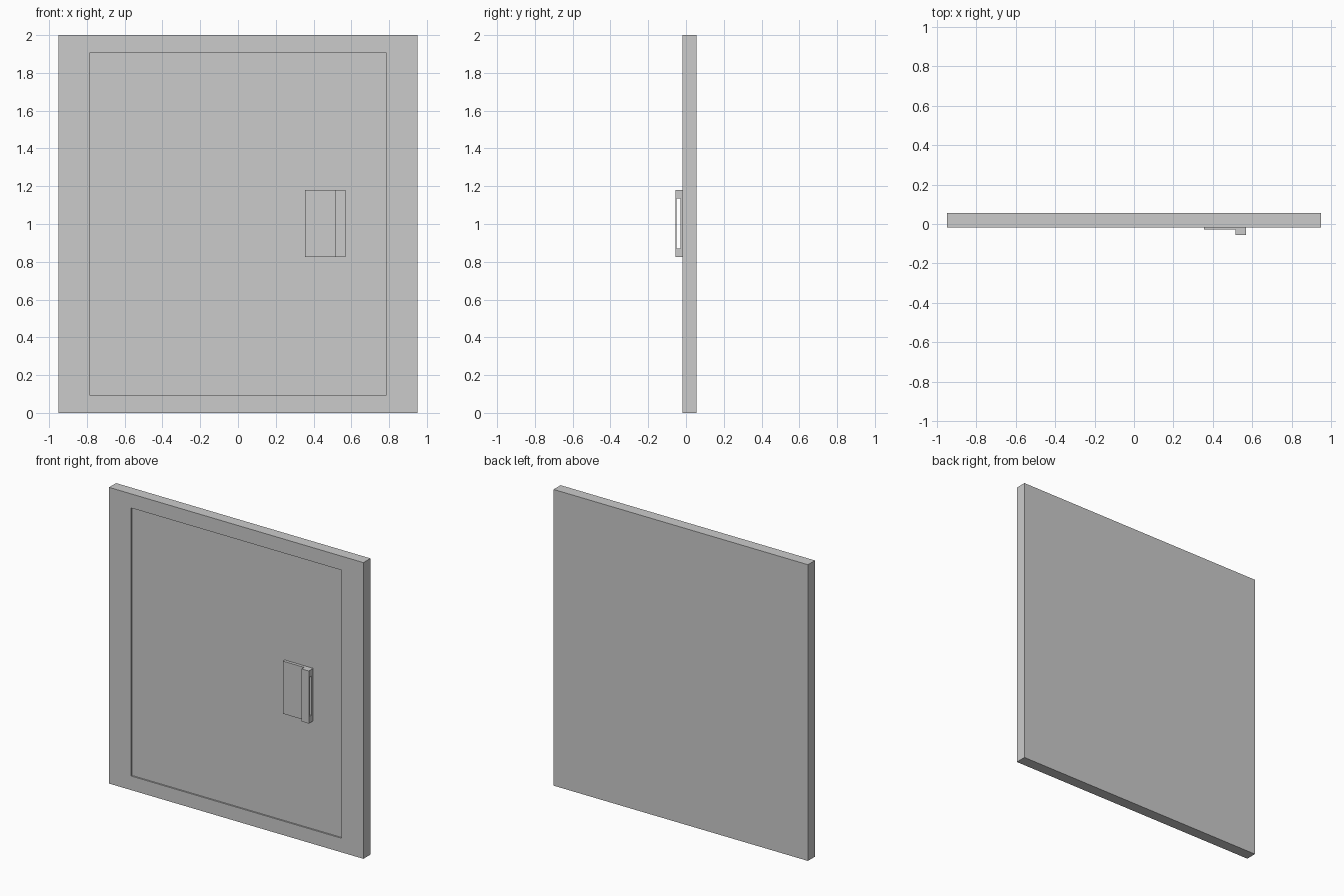
import bpy, bmesh

if "Cube" in bpy.data.objects:
    bpy.data.objects.remove(bpy.data.objects["Cube"])

def finish(name, bm):
    bmesh.ops.recalc_face_normals(bm, faces=bm.faces[:])
    me = bpy.data.meshes.new(name)
    bm.to_mesh(me)
    bm.free()
    ob = bpy.data.objects.new(name, me)
    bpy.context.collection.objects.link(ob)
    return ob

def box(name, x0, x1, y0, y1, z0, z1):
    bm = bmesh.new()
    bmesh.ops.create_cube(bm, size=1)
    for v in bm.verts:
        v.co.x = x1 if v.co.x > 0 else x0
        v.co.y = y1 if v.co.y > 0 else y0
        v.co.z = z1 if v.co.z > 0 else z0
    return finish(name, bm)

BACK, FRONT, PANEL = 0.056, -0.019, -0.009

# Door slab: nested rectangles from the back, round the rim, into the recessed panel
bm = bmesh.new()
loops = []
for hx, hz, y in [(0.95, 1.0, BACK), (0.95, 1.0, FRONT),
                  (0.785, 0.905, FRONT), (0.785, 0.905, PANEL)]:
    loops.append([bm.verts.new((sx * hx, y, 1 + sz * hz))
                  for sx, sz in [(-1, -1), (1, -1), (1, 1), (-1, 1)]])
for a, b in zip(loops, loops[1:]):
    for i in range(4):
        j = (i + 1) % 4
        bm.faces.new((a[i], a[j], b[j], b[i]))
bm.faces.new(loops[0])
bm.faces.new(loops[-1])
finish("door_slab", bm)

# Flat plate behind the handle
box("handle_plate", 0.355, 0.568, -0.029, PANEL, 0.825, 1.18)

# Pull grip: C-shaped profile in y-z, extruded along x
profile = [(-0.029, 0.825), (-0.056, 0.825), (-0.056, 1.18), (-0.029, 1.18),
           (-0.029, 1.135), (-0.051, 1.135), (-0.051, 0.87), (-0.029, 0.87)]
bm = bmesh.new()
face = bm.faces.new([bm.verts.new((0.514, y, z)) for y, z in profile])
ext = bmesh.ops.extrude_face_region(bm, geom=[face], use_keep_orig=True)
for v in ext["geom"]:
    if isinstance(v, bmesh.types.BMVert):
        v.co.x = 0.568
finish("handle_grip", bm)
